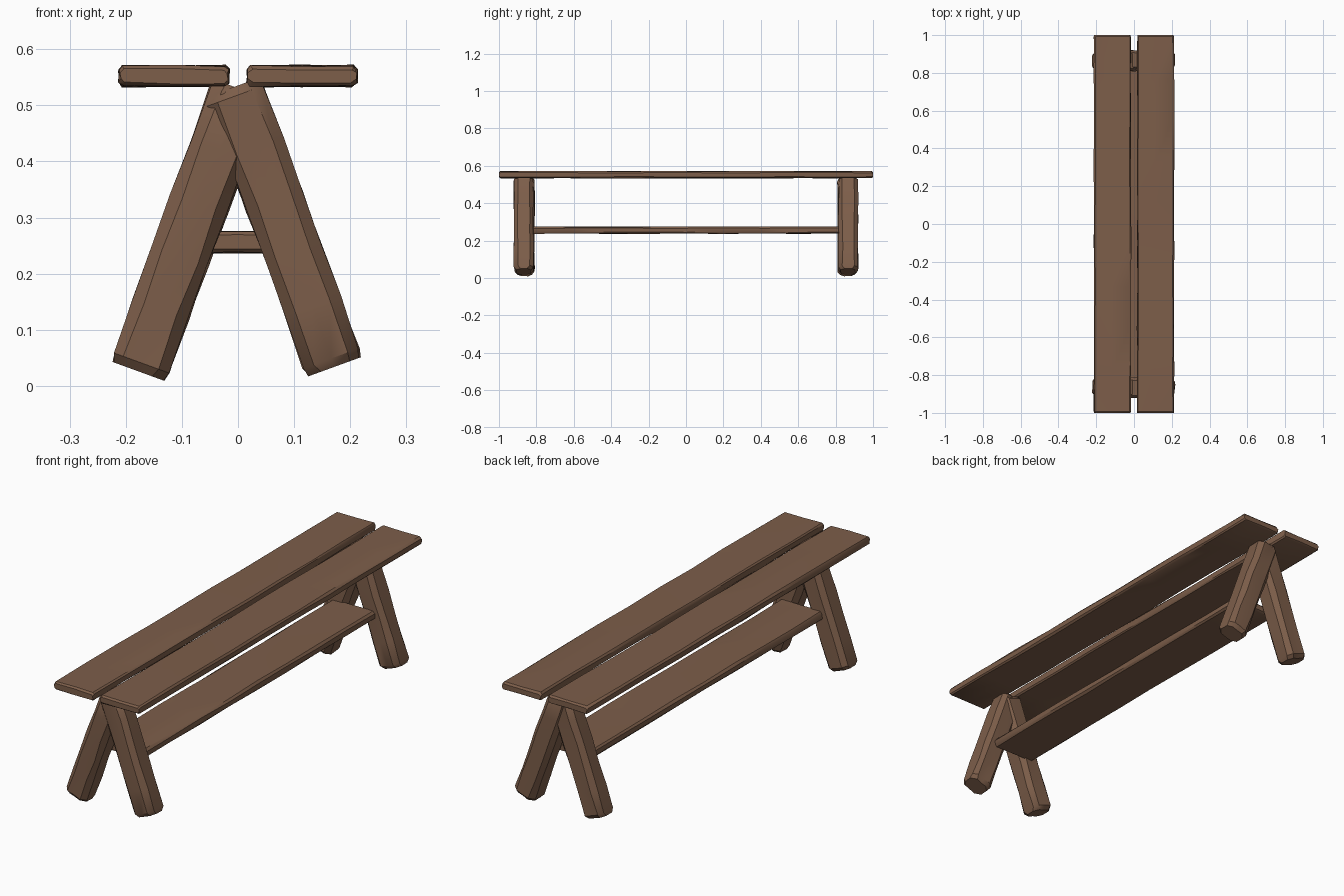
import bpy, bmesh, math, random
from mathutils import Vector

if "Cube" in bpy.data.objects:
    bpy.data.objects.remove(bpy.data.objects["Cube"])

random.seed(4)

wood = bpy.data.materials.new("brown wood")
wood.diffuse_color = (0.205, 0.112, 0.068, 1)
wood.use_nodes = True
wood.node_tree.nodes["Principled BSDF"].inputs["Base Color"].default_value = wood.diffuse_color


def timber(name, start, end, across, width, thick, chamfer, end_cut, steps, rough):
    """Hand-hewn timber: chamfered section lofted from start to end with slight wobble."""
    start, end, across = Vector(start), Vector(end), Vector(across).normalized()
    along = (end - start).normalized()
    depth = along.cross(across)
    length = (end - start).length
    # stations along the length; the first and last are shrunk to round the ends
    stations = [(0, end_cut)]
    stations += [(end_cut + (length - 2 * end_cut) * i / steps, 0) for i in range(steps + 1)]
    stations += [(length, end_cut)]
    bm = bmesh.new()
    rings = []
    for dist, cut in stations:
        w = width / 2 - cut * 0.3
        t = thick / 2 - cut * 0.8
        c = min(chamfer, t * 0.6)
        section = [(w, t - c), (w - c, t), (0, t), (c - w, t), (-w, t - c),
                   (-w, c - t), (c - w, -t), (0, -t), (w - c, -t), (w, c - t)]
        ring = []
        for u, v in section:
            u -= math.copysign(random.uniform(0, rough), u) if u else 0
            v -= math.copysign(random.uniform(0, rough), v)
            ring.append(bm.verts.new(start + along * dist + across * u + depth * v))
        rings.append(ring)
    n = len(rings[0])
    for a, b in zip(rings, rings[1:]):
        for i in range(n):
            j = (i + 1) % n
            bm.faces.new((a[i], a[j], b[j], b[i]))
    bm.faces.new(rings[0])
    bm.faces.new(rings[-1])
    bmesh.ops.recalc_face_normals(bm, faces=bm.faces)
    mesh = bpy.data.meshes.new(name)
    bm.to_mesh(mesh)
    bm.free()
    mesh.materials.append(wood)
    obj = bpy.data.objects.new(name, mesh)
    bpy.context.collection.objects.link(obj)
    bpy.ops.object.select_all(action='DESELECT')
    obj.select_set(True)
    bpy.context.view_layer.objects.active = obj
    bpy.ops.object.shade_smooth_by_angle(angle=math.radians(35))
    return obj


# Two seat planks with a narrow gap between them
for side, label in ((-1, "left"), (1, "right")):
    timber(f"{label}_seat_plank", (side * 0.114, -1, 0.552), (side * 0.114, 1, 0.552),
           (1, 0, 0), 0.2, 0.041, 0.007, 0.008, 9, 0.004)

# Stretcher plank between the leg pairs
timber("stretcher", (0, -0.825, 0.256), (0, 0.825, 0.256),
       (1, 0, 0), 0.215, 0.041, 0.008, 0.008, 8, 0.004)

# Crossed A-shaped leg pairs at each end; the right leg laps slightly in front
lean = math.radians(20)
for end, label in ((-1, "front"), (1, "back")):
    for side, bottom, length, y in ((1, (0.172, 0.034), 0.53, 0.868),
                                    (-1, (0.178, 0.026), 0.535, 0.862)):
        x, z = side * bottom[0], bottom[1]
        foot = Vector((x, end * y, z))
        top = foot + Vector((-side * math.sin(lean), 0, math.cos(lean))) * length
        name = f"{label}_{'right' if side > 0 else 'left'}_leg"
        timber(name, foot, top, (math.cos(lean), 0, side * math.sin(lean)),
               0.11, 0.108, 0.02, 0.016, 5, 0.005)
